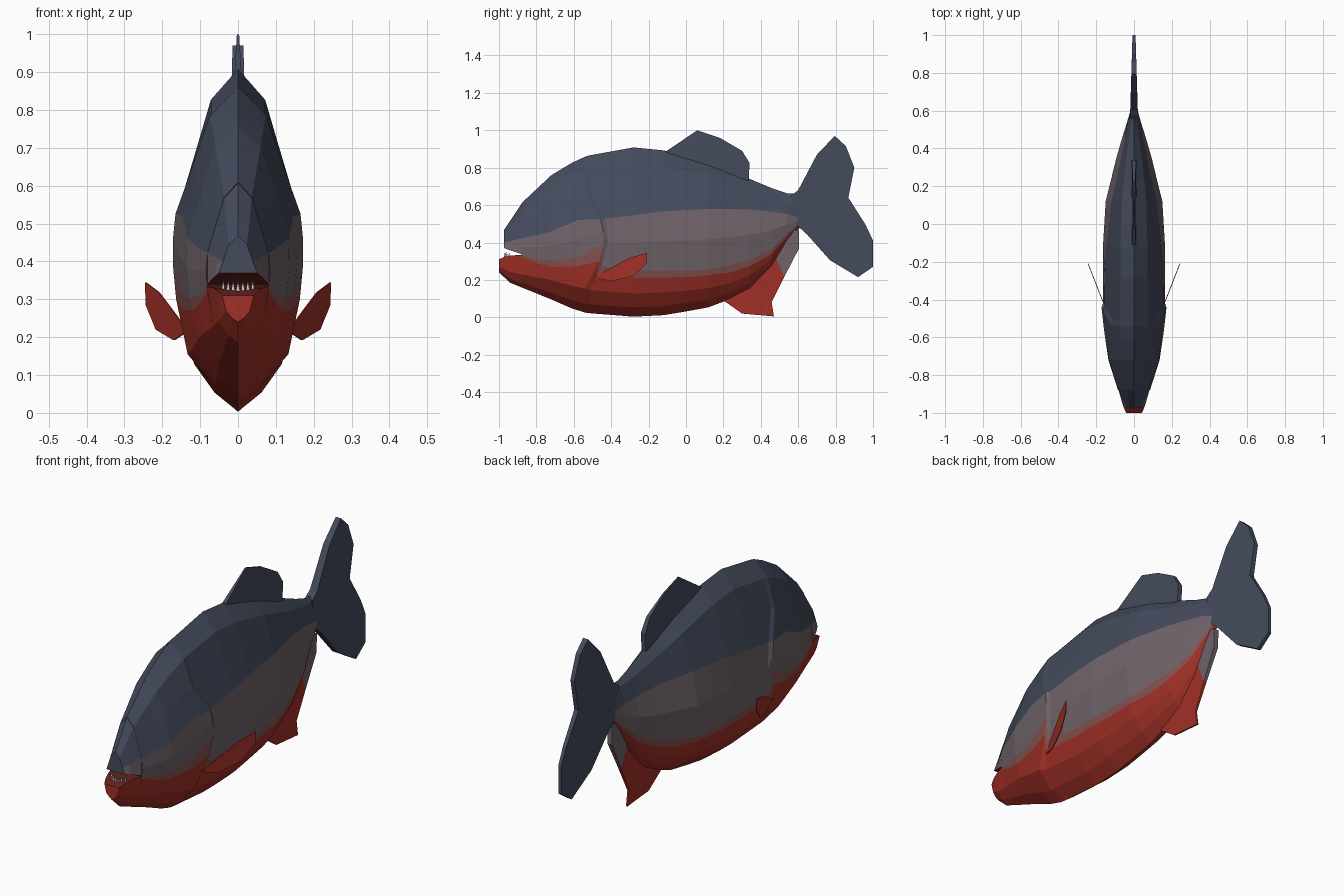
import bpy, bmesh

if "Cube" in bpy.data.objects:
    bpy.data.objects.remove(bpy.data.objects["Cube"])

def material(name, rgb):
    m = bpy.data.materials.new(name)
    m.diffuse_color = (*rgb, 1)
    m.use_nodes = True
    m.node_tree.nodes["Principled BSDF"].inputs["Base Color"].default_value = m.diffuse_color
    return m

BLUE = material("slate blue", (0.058, 0.070, 0.108))
GREY = material("mauve grey", (0.160, 0.125, 0.142))
ROSE = material("dusky rose", (0.235, 0.085, 0.080))
RED = material("belly red", (0.360, 0.030, 0.020))
MOUTH = material("mouth red", (0.120, 0.014, 0.012))
TEETH = material("tooth white", (0.60, 0.58, 0.56))

def table(*pts):
    """Piecewise linear function through the given points."""
    def f(v):
        if v <= pts[0][0]:
            return pts[0][1]
        for (a, p), (b, q) in zip(pts, pts[1:]):
            if v <= b:
                return p + (q - p) * (v - a) / (b - a)
        return pts[-1][1]
    return f

# Side outline, half width and colour borders along the fish
top = table((-1, .44), (-.97, .47), (-.88, .61), (-.72, .76), (-.57, .85), (-.4, .9), (-.26, .91),
            (-.1, .89), (.12, .825), (.34, .74), (.46, .69), (.55, .66), (.61, .66))
bottom = table((-1, .24), (-.94, .185), (-.88, .16), (-.73, .10), (-.57, .03), (-.36, 0), (-.13, .01),
               (.11, .05), (.22, .09), (.36, .16), (.46, .27), (.54, .40), (.61, .48))
width = table((-1, .044), (-.97, .056), (-.88, .085), (-.72, .138), (-.57, .158), (-.44, .175),
              (-.415, .165), (-.15, .168), (.12, .15), (.34, .097), (.5, .05), (.61, .018))
section = table((0, 0), (.055, .37), (.155, .76), (.3, .92), (.47, 1), (.585, .95), (.91, .43), (1, 0))
red_line = table((-.9, .33), (-.75, .27), (-.57, .27), (-.44, .30), (-.41, .21), (0, .215),
                 (.22, .235), (.36, .28), (.46, .34), (.54, .43), (.61, .5))
rose_line = table((-.9, .335), (-.75, .30), (-.57, .32), (-.44, .39), (-.41, .25), (.1, .25),
                  (.36, .31), (.46, .365), (.54, .445), (.61, .505))
blue_line = table((-.97, .40), (-.85, .43), (-.74, .45), (-.6, .52), (-.4, .53), (-.1, .57),
                  (.15, .58), (.4, .575), (.55, .55), (.61, .53))

def mesh_object(name, bm, mats):
    bmesh.ops.recalc_face_normals(bm, faces=bm.faces)
    me = bpy.data.meshes.new(name)
    bm.to_mesh(me)
    bm.free()
    for m in mats:
        me.materials.append(m)
    ob = bpy.data.objects.new(name, me)
    bpy.context.collection.objects.link(ob)
    return ob

def loft(name, halves, bands, mats, cap=0):
    """Skin mirrored half sections; bands gives a material index per strip."""
    bm = bmesh.new()
    rings = []
    n = len(halves[0])
    for half in halves:
        full = half + [(-x, y, z) for x, y, z in half[-2:0:-1]]
        rings.append([bm.verts.new(p) for p in full])
    count = len(rings[0])
    for a, b in zip(rings, rings[1:]):
        for i in range(count):
            j = (i + 1) % count
            f = bm.faces.new((a[i], a[j], b[j], b[i]))
            f.material_index = bands[i if i < n - 1 else count - 1 - i]
    for r in (rings[0], rings[-1]):
        bm.faces.new(r).material_index = cap
    return mesh_object(name, bm, mats)

def point(y, f):
    lo, hi = bottom(y), top(y)
    return (width(y) * section(f), y, lo + (hi - lo) * f)

# Body: colour bands run along its length, with a curved step at the gill cover
def body_half(y0, bend):
    lo, hi = bottom(y0), top(y0)
    r, s, b = [(line(y0) - lo) / (hi - lo) for line in (red_line, rose_line, blue_line)]
    fs = [0, min(.055, r * .3), min(.155, r * .6), r, s, (s + b) / 2, b, (b + .91) / 2, .91, 1]
    out = []
    for f in fs:
        shift = bend * min(.1, 1.2 * (f - .47) ** 2)
        x, y, z = point(y0 - shift, f)
        out.append((width(y0) * section(f) if f > .15 and bend else x, y, z))
    return out

stations = [(-.88, 0), (-.79, 0), (-.72, 0), (-.57, .4), (-.44, 1), (-.415, 1), (-.26, .2), (-.12, 0), (.0, 0),
            (.12, 0), (.23, 0), (.34, 0), (.46, 0), (.54, 0), (.61, 0)]
loft("body", [body_half(*s) for s in stations], [0, 0, 0, 1, 2, 2, 3, 3, 3],
     [RED, ROSE, GREY, BLUE, MOUTH], cap=4)

# Snout and lower jaw, leaving an open wedge for the mouth
def head_half(y, zs, close_low):
    lo, hi = bottom(y), top(y)
    pts = [point(y, (z - lo) / (hi - lo)) for z in zs]
    return [(0, y, zs[0])] + pts if close_low else pts + [(0, y, zs[-1])]

def snout_half(y, lip):
    b, t = blue_line(y), top(y)
    return head_half(y, [lip, b, (b + t) / 2, t - .09 * (t - bottom(y)), t], True)

def jaw_half(y, lip):
    lo = bottom(y)
    return head_half(y, [lo, lo + (lip - lo) * .14, lo + (lip - lo) * .4, lip], False)

loft("snout", [snout_half(-.972, .37), snout_half(-.94, .358), snout_half(-.875, .337)],
     [0, 1, 2, 2, 2], [MOUTH, GREY, BLUE], cap=2)
loft("lower_jaw", [jaw_half(-1, .31), jaw_half(-.975, .322), jaw_half(-.94, .33), jaw_half(-.875, .335)],
     [0, 0, 0, 1], [RED, MOUTH])

# Teeth: a row of small points along the lower jaw
bm = bmesh.new()
for i in range(-3, 4):
    x, y = i * .013, -.968 + .0025 * i * i
    base = [bm.verts.new((x + dx, y + dy, .318)) for dx, dy in
            ((-.006, -.006), (.006, -.006), (.006, .006), (-.006, .006))]
    tip = bm.verts.new((x, y, .35))
    bm.faces.new(base)
    for a, b in zip(base, base[1:] + base[:1]):
        bm.faces.new((a, b, tip))
mesh_object("teeth", bm, [TEETH])

# Fins: side outlines given a thin, tapering thickness
def fin(name, outline, mat, half, offset=lambda y: 0):
    bm = bmesh.new()
    sides = [[bm.verts.new((offset(y) + s * half(y, z), y, z)) for y, z in outline] for s in (1, -1)]
    for side in sides:
        bm.faces.new(side)
    a, b = sides
    for i in range(len(a)):
        bm.faces.new((a[i - 1], a[i], b[i], b[i - 1]))
    bmesh.ops.recalc_face_normals(bm, faces=bm.faces)
    bmesh.ops.triangulate(bm, faces=[f for f in bm.faces if len(f.verts) > 4])
    return mesh_object(name, bm, [mat])

fin("tail_fin", [(.56, .65), (.60, .68), (.70, .87), (.795, .97), (.855, .915), (.90, .80), (.868, .64),
                 (.96, .495), (1, .41), (1, .27), (.92, .215), (.77, .305), (.65, .44), (.59, .495)],
    BLUE, lambda y, z: .021 - .03 * (y - .57))
fin("dorsal_fin", [(-.11, .885), (.06, 1), (.18, .96), (.30, .89), (.34, .825), (.335, .73), (.12, .80)],
    BLUE, lambda y, z: max(.003, .012 - .08 * (z - .86)) if z > .86 else .012)
anal = lambda y, z: .004 + .025 * max(0, z - .05)
fin("anal_fin_lower", [(.20, .09), (.30, .02), (.47, .005), (.458, .08), (.525, .215), (.48, .32), (.34, .17)], RED, anal)
fin("anal_fin_upper", [(.525, .215), (.605, .37), (.605, .465), (.57, .47), (.48, .32)], GREY, anal)
for name, side in (("left_pectoral_fin", -1), ("right_pectoral_fin", 1)):
    fin(name, [(-.49, .215), (-.40, .192), (-.28, .22), (-.212, .285), (-.208, .345), (-.30, .318), (-.43, .25)],
        RED, lambda y, z: .002, lambda y, s=side: s * (.165 + .39 * (y + .41)))
